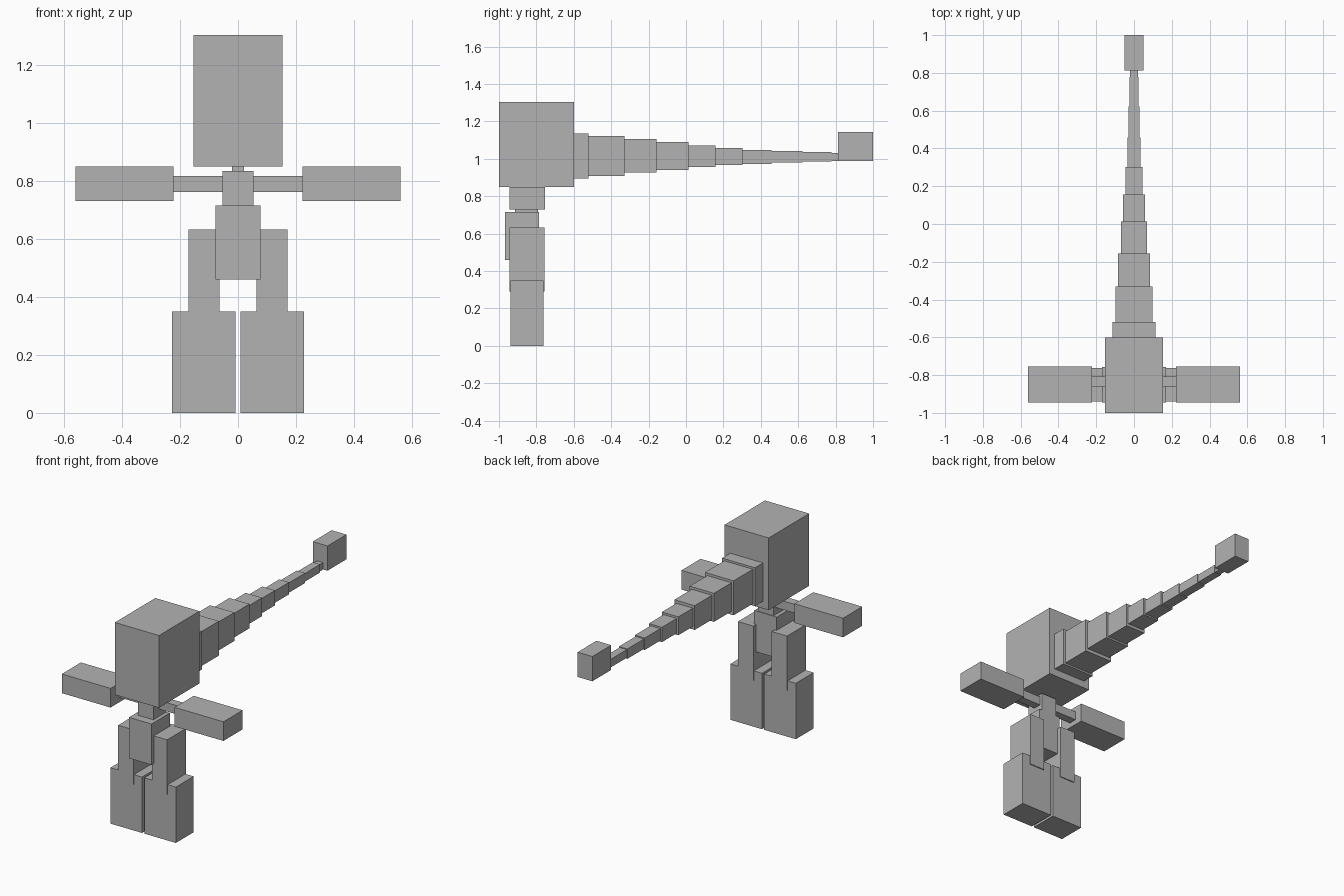
import bpy
from mathutils import Vector

cube = bpy.data.objects.get("Cube")
if cube:
    bpy.data.objects.remove(cube, do_unlink=True)

grey = bpy.data.materials.new("plain_grey")
grey.use_nodes = True
colour = (0.45, 0.45, 0.45, 1)
grey.diffuse_color = colour
grey.node_tree.nodes["Principled BSDF"].inputs["Base Color"].default_value = colour


def box(name, x, y, z):
    """Flat-sided block spanning the given (low, high) ranges."""
    low, high = Vector((x[0], y[0], z[0])), Vector((x[1], y[1], z[1]))
    bpy.ops.mesh.primitive_cube_add(size=1)
    obj = bpy.context.object
    obj.name = obj.data.name = name
    size, centre = high - low, (low + high) / 2
    for v in obj.data.vertices:
        v.co = v.co * size
    obj.location = centre
    obj.data.materials.append(grey)
    return obj


def centred(name, half_width, y, z):
    return box(name, (-half_width, half_width), y, z)


def pair(name, x, y, z):
    box("left_" + name, x, y, z)
    box("right_" + name, (-x[1], -x[0]), y, z)


# Head and body
centred("head", 0.153, (-1, -0.6), (0.85, 1.303))
centred("neck", 0.02, (-0.87, -0.83), (0.833, 0.852))
centred("chest", 0.054, (-0.915, -0.79), (0.716, 0.834))
centred("pelvis", 0.078, (-0.967, -0.786), (0.46, 0.716))

# Arms
pair("upper_arm", (0.054, 0.223), (-0.86, -0.807), (0.762, 0.817))
pair("forearm", (0.222, 0.56), (-0.944, -0.755), (0.73, 0.85))

# Legs
pair("thigh", (0.064, 0.17), (-0.944, -0.757), (0.29, 0.633))
pair("foot", (0.008, 0.227), (-0.939, -0.763), (0, 0.35))

# Tapering tail: end y, half width, bottom z, top z
tail = [
    (-0.52, 0.114, 0.896, 1.136),
    (-0.33, 0.099, 0.907, 1.123),
    (-0.157, 0.084, 0.928, 1.107),
    (0.014, 0.07, 0.939, 1.091),
    (0.157, 0.057, 0.957, 1.072),
    (0.303, 0.045, 0.966, 1.059),
    (0.457, 0.034, 0.973, 1.048),
    (0.622, 0.029, 0.979, 1.041),
    (0.777, 0.025, 0.985, 1.036),
    (0.815, 0.02, 0.988, 1.032),
]
start = -0.6
for i, (end, half_width, bottom, top) in enumerate(tail, 1):
    centred(f"tail_segment_{i}", half_width, (start, end), (bottom, top))
    start = end

# Block at the tail end
centred("tail_tip", 0.051, (0.813, 1), (0.989, 1.144))
